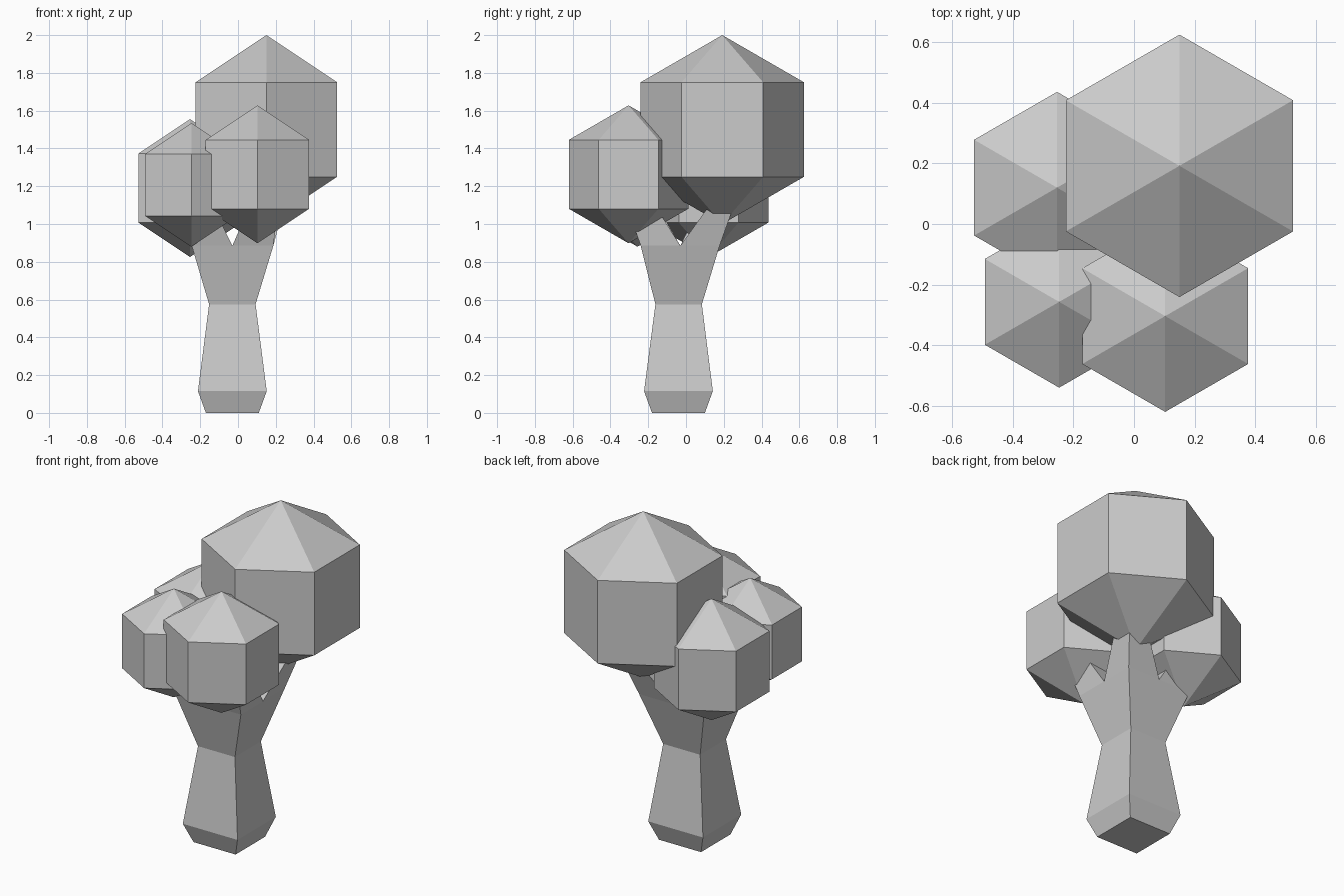
import bpy
import bmesh
from mathutils import Matrix

cube = bpy.data.objects.get("Cube")
if cube:
    bpy.data.objects.remove(cube, do_unlink=True)

grey = bpy.data.materials.new("plain grey")
grey.use_nodes = True
grey.diffuse_color = (0.6, 0.6, 0.6, 1)
grey.node_tree.nodes["Principled BSDF"].inputs["Base Color"].default_value = (0.6, 0.6, 0.6, 1)


def finish(name, bm):
    bmesh.ops.recalc_face_normals(bm, faces=bm.faces[:])
    mesh = bpy.data.meshes.new(name)
    bm.to_mesh(mesh)
    bm.free()
    mesh.materials.append(grey)
    obj = bpy.data.objects.new(name, mesh)
    bpy.context.collection.objects.link(obj)


def square_ring(bm, x0, x1, y0, y1, z):
    return [bm.verts.new((x, y, z)) for x, y in ((x0, y0), (x1, y0), (x1, y1), (x0, y1))]


def bridge(bm, low, high):
    for i in range(4):
        j = (i + 1) % 4
        bm.faces.new((low[i], low[j], high[j], high[i]))


# Foliage: six-sided balls, corners facing front and back
def foliage(name, x, y, z, radius):
    bm = bmesh.new()
    bmesh.ops.create_uvsphere(bm, u_segments=6, v_segments=3, radius=radius,
                              matrix=Matrix.Translation((x, y, z)))
    finish(name, bm)


foliage("foliage_large", 0.15, 0.192, 1.5, 0.5)
foliage("foliage_front_left", 0.103, -0.304, 1.263, 0.365)
foliage("foliage_front_right", -0.247, -0.257, 1.207, 0.327)
foliage("foliage_back_right", -0.254, 0.12, 1.19, 0.365)

# Trunk: square sections stacked from the base to the fork, open where limbs join
MID, FORK = -0.03, 0.885
sections = [(0, 0.14, -0.04), (0.115, 0.182, -0.04), (0.575, 0.123, -0.039)]
bm = bmesh.new()
rings = [square_ring(bm, MID - h, MID + h, cy - h, cy + h, z) for z, h, cy in sections]
rings.append(square_ring(bm, -0.245, 0.187, -0.24, 0.178, FORK))
for low, high in zip(rings, rings[1:]):
    bridge(bm, low, high)
bm.faces.new(rings[0])
finish("trunk", bm)


# Branches: one tapered limb from each quarter of the fork
def branch(name, x_out, y_out, tip_x, tip_y, tip_half):
    bm = bmesh.new()
    xs, ys = sorted((MID, x_out)), sorted((MID, y_out))
    low = square_ring(bm, *xs, *ys, FORK)
    high = square_ring(bm, tip_x - tip_half, tip_x + tip_half,
                       tip_y - tip_half, tip_y + tip_half, 1.1)
    bridge(bm, low, high)
    bm.faces.new(high)
    finish(name, bm)


branch("branch_back_left", 0.187, 0.178, 0.18, 0.19, 0.065)
branch("branch_front_left", 0.187, -0.24, 0.14, -0.24, 0.075)
branch("branch_front_right", -0.245, -0.24, -0.21, -0.23, 0.075)
branch("branch_back_right", -0.245, 0.178, -0.22, 0.15, 0.075)
